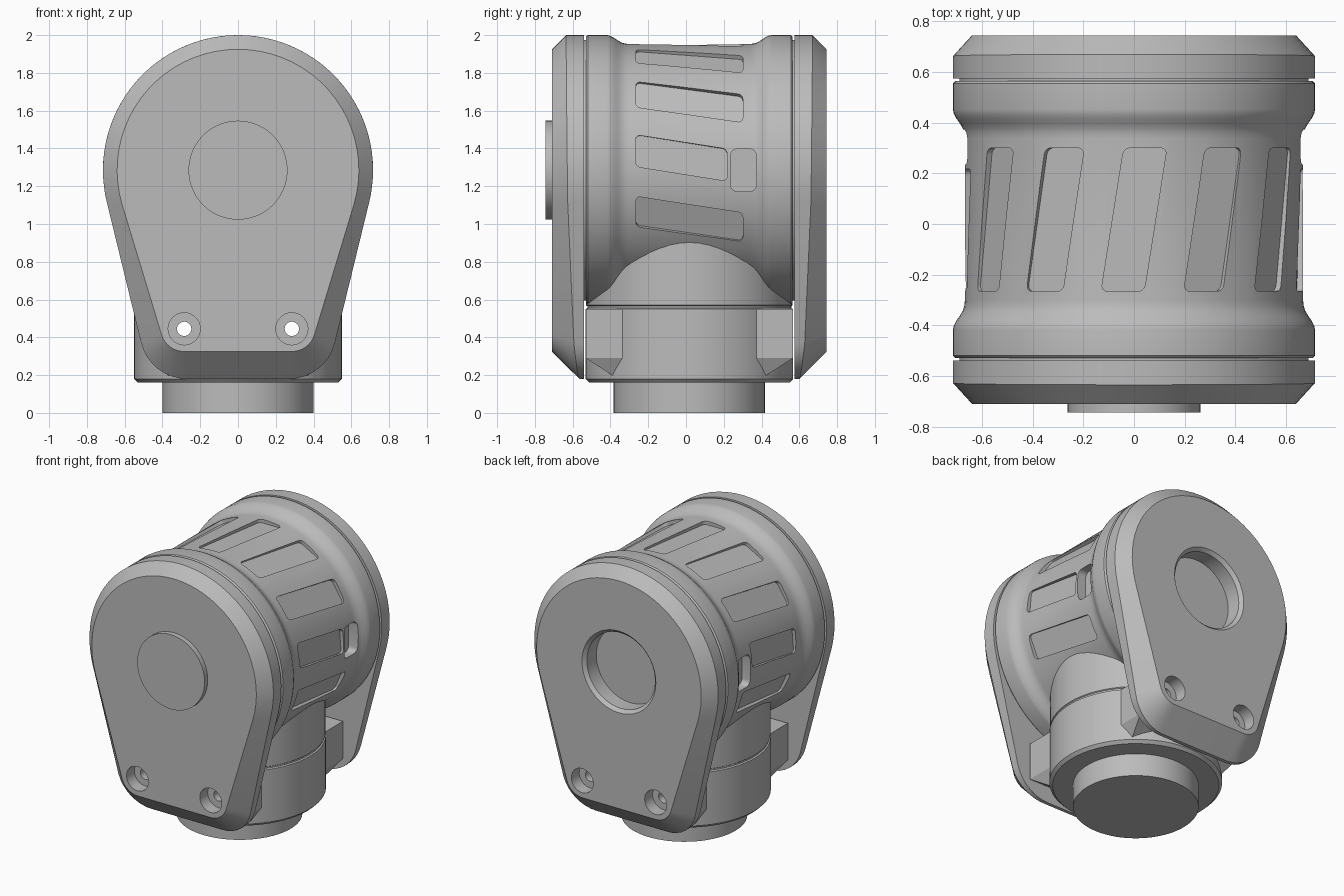
import bpy, bmesh
from math import pi, sin, cos, atan2, acos, hypot, radians

if "Cube" in bpy.data.objects:
    bpy.data.objects.remove(bpy.data.objects["Cube"])

CY = 0.0175   # middle of the housing in y
ZC = 1.285    # height of the barrel axis

grey = bpy.data.materials.new("plain grey")
grey.use_nodes = True
grey.diffuse_color = (0.5, 0.5, 0.5, 1)
grey.node_tree.nodes["Principled BSDF"].inputs["Base Color"].default_value = (0.5, 0.5, 0.5, 1)


def loft(name, rings):
    """Skin equal-length rings and cap both ends."""
    bm = bmesh.new()
    loops = [[bm.verts.new(p) for p in ring] for ring in rings]
    n = len(loops[0])
    for a, b in zip(loops, loops[1:]):
        for i in range(n):
            j = (i + 1) % n
            bm.faces.new((a[i], a[j], b[j], b[i]))
    bm.faces.new(loops[0])
    bm.faces.new(loops[-1])
    bmesh.ops.recalc_face_normals(bm, faces=bm.faces)
    mesh = bpy.data.meshes.new(name)
    bm.to_mesh(mesh)
    bm.free()
    mesh.materials.append(grey)
    obj = bpy.data.objects.new(name, mesh)
    obj.location.y = CY
    bpy.context.collection.objects.link(obj)
    return obj


def turn_y(name, profile, x=0, z=ZC, n=64):
    """Lathe (y, radius) pairs about a line along y."""
    return loft(name, [[(x + r * cos(2 * pi * i / n), y, z + r * sin(2 * pi * i / n))
                        for i in range(n)] for y, r in profile])


def turn_z(name, profile, n=64):
    """Lathe (z, radius) pairs about the vertical."""
    return loft(name, [[(r * cos(2 * pi * i / n), r * sin(2 * pi * i / n), z)
                        for i in range(n)] for z, r in profile])


def cut(target, cutter):
    mod = target.modifiers.new("cut", 'BOOLEAN')
    mod.operation = 'DIFFERENCE'
    mod.solver = 'EXACT'
    mod.object = cutter
    bpy.context.view_layer.update()
    with bpy.context.temp_override(object=target, active_object=target):
        bpy.ops.object.modifier_apply(modifier=mod.name)
    bpy.data.objects.remove(cutter)


def smooth(obj):
    bpy.ops.object.select_all(action='DESELECT')
    obj.select_set(True)
    bpy.context.view_layer.objects.active = obj
    bpy.ops.object.shade_smooth_by_angle(angle=radians(28))


def teardrop(r1, x2, z2, r2):
    """Big top circle with tangents down to two rounded bottom corners."""
    dx, dz = x2, z2 - ZC
    t = atan2(dz, dx) + acos((r1 - r2) / hypot(dx, dz))
    top = [t + (pi - 2 * t) * i / 40 for i in range(41)]
    pts = [(r1 * cos(a), ZC + r1 * sin(a)) for a in top]
    arc = [t + (-pi / 2 - t) * i / 8 for i in range(9)]
    right = [(x2 + r2 * cos(a), z2 + r2 * sin(a)) for a in arc]
    return pts + [(-x, z) for x, z in right] + right[::-1]


def pocket_cutter(angle, width, y0, y1, floor, shear=0, corner=0.025):
    """Rounded block lying on the barrel at an angle from the top."""
    u, v, mid = width / 2 - corner, (y1 - y0) / 2 - corner, (y0 + y1) / 2
    flat = []
    for q, (su, sv) in enumerate([(1, 1), (-1, 1), (-1, -1), (1, -1)]):
        for i in range(5):
            a = (q + i / 4) * pi / 2
            y = mid + sv * v + corner * sin(a)
            flat.append((su * u + corner * cos(a) + shear * y, y))
    c, s = cos(angle), sin(angle)
    return loft("pocket_cutter", [[(x * c + h * s, y, ZC - x * s + h * c) for x, y in flat]
                                  for h in (floor, 0.8)])


# Barrel with raised flanges at both ends
half = [(0.56, 0.69), (0.5475, 0.69), (0.5475, 0.705), (0.5375, 0.715), (0.435, 0.715),
        (0.42, 0.712), (0.4, 0.702), (0.38, 0.688), (0.36, 0.676), (0.34, 0.67), (0.32, 0.668)]
barrel = turn_y("barrel", [(-y, r) for y, r in half] + half[::-1], n=96)
for k in range(-4, 5):
    end = 0.2 if abs(k) == 3 else 0.283
    cut(barrel, pocket_cutter(radians(28.3 * k), 0.17, -0.283, end, 0.643, shear=0.158))
for side in (-1, 1):
    cut(barrel, pocket_cutter(side * pi / 2, 0.225, 0.218, 0.355, 0.6, corner=0.035))

# Upright post with a seam, and the narrower foot
post = turn_z("post", [(0.16, 0.53), (0.18, 0.55), (0.55, 0.55), (0.555, 0.54),
                       (0.565, 0.54), (0.57, 0.547), (1.0, 0.547)])
foot = turn_z("foot", [(0, 0.4), (0.3, 0.4)])

# Chamfered block that the cover plates bolt against
block = loft("mounting_block", [[(sx * x, sy * y, z) for sx, sy in ((1, 1), (-1, 1), (-1, -1), (1, -1))]
                                for z, x, y in ((0.18, 0.36, 0.38), (0.29, 0.42, 0.548), (0.55, 0.42, 0.548))])

# Cover plates, front and back
face = teardrop(0.64, 0.285, 0.45, 0.125)
rim = teardrop(0.715, 0.27, 0.43, 0.25)
plates = []
for name, s in (("front_plate", -1), ("back_plate", 1)):
    outer = [(x, s * 0.7275, z) for x, z in face]
    edge = [(x, s * (0.7275 - hypot(x - a, z - b)), z) for (x, z), (a, b) in zip(rim, face)]
    inner = [(x, s * 0.5575, z) for x, z in rim]
    plate = loft(name, [outer, edge, inner])
    for x in (-0.285, 0.285):
        cut(plate, turn_y("counterbore", [(s * 0.64, 0.085), (s * 0.8, 0.085)], x, 0.445, 32))
    plates.append(plate)

# Round socket in the back plate and boss on the front plate
cut(plates[1], turn_y("socket_cutter", [(0.6, 0.265), (0.705, 0.265), (0.7275, 0.287), (0.8, 0.287)]))
boss = turn_y("front_boss", [(-0.7625, 0.262), (-0.72, 0.262)])

# Bolt holes right through the plates, block and post
for part in plates + [block, post]:
    for x in (-0.285, 0.285):
        cut(part, turn_y("bolt_hole", [(-0.9, 0.038), (0.9, 0.038)], x, 0.445, 24))

for part in plates + [barrel, post, foot, block, boss]:
    smooth(part)
